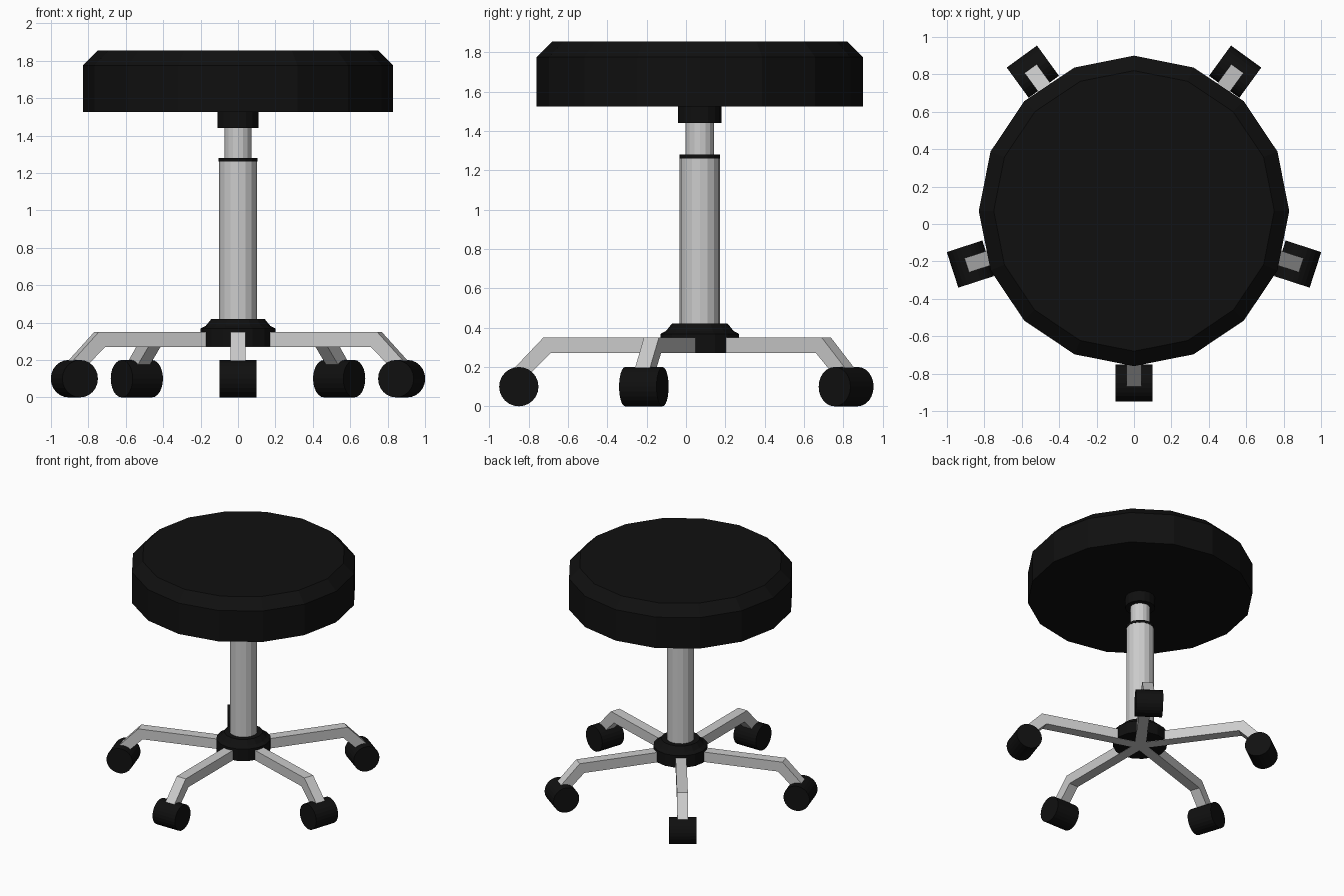
import bpy
import math
from mathutils import Matrix, Vector

if "Cube" in bpy.data.objects:
    bpy.data.objects.remove(bpy.data.objects["Cube"])

CY = 0.07  # the stool's axis sits slightly behind the origin

black = bpy.data.materials.new("black")
black.diffuse_color = (0.005, 0.005, 0.005, 1)
black.use_nodes = True
black.node_tree.nodes["Principled BSDF"].inputs["Base Color"].default_value = black.diffuse_color


def make(name, verts, faces, mat=None):
    me = bpy.data.meshes.new(name)
    me.from_pydata(verts, [], faces)
    ob = bpy.data.objects.new(name, me)
    bpy.context.collection.objects.link(ob)
    if mat:
        me.materials.append(mat)
    return ob


def lathe(name, profile, sides, mat=None, matrix=None):
    """Closed solid from (radius, z) points, bottom to top."""
    m = matrix or Matrix.Translation((0, CY, 0))
    verts = [m @ Vector((r * math.cos(2 * math.pi * i / sides),
                         r * math.sin(2 * math.pi * i / sides), z))
             for r, z in profile for i in range(sides)]
    faces = [(k * sides + i, k * sides + (i + 1) % sides,
              (k + 1) * sides + (i + 1) % sides, (k + 1) * sides + i)
             for k in range(len(profile) - 1) for i in range(sides)]
    faces.append(tuple(reversed(range(sides))))
    faces.append(tuple(range((len(profile) - 1) * sides, len(profile) * sides)))
    return make(name, verts, faces, mat)


# Seat and its mount
lathe("seat", [(0.83, 1.525), (0.83, 1.775), (0.75, 1.855)], 16, black)
lathe("seat_mount", [(0.11, 1.44), (0.11, 1.53)], 16, black)

# Gas lift column
lathe("piston", [(0.073, 1.27), (0.073, 1.45)], 16)
lathe("column_ring", [(0.104, 1.26), (0.104, 1.28)], 16, black)
lathe("column", [(0.102, 0.40), (0.102, 1.262)], 16)

# Base hub with stepped cover
lathe("base_hub", [(0.2, 0.272), (0.2, 0.368), (0.172, 0.383), (0.142, 0.42)], 16, black)

# Five bent legs, each ending in a caster
section = [(0, 0.27), (0.76, 0.27), (0.88, 0.15), (0.985, 0.15),
           (0.795, 0.35), (0, 0.35)]
n = len(section)
for k in range(5):
    turn = (Matrix.Translation((0, CY, 0))
            @ Matrix.Rotation(math.radians(-90 + 72 * k), 4, 'Z'))
    verts = [turn @ Vector((r, s, z)) for s in (-0.04, 0.04) for r, z in section]
    faces = [(i, (i + 1) % n, (i + 1) % n + n, i + n) for i in range(n)]
    faces = [tuple(reversed(f)) for f in faces]
    faces += [tuple(range(n)), tuple(reversed(range(n, 2 * n)))]
    leg = make(f"leg_{k + 1}", verts, faces)
    leg.data.flip_normals() if leg.data.polygons[n].normal.dot(
        turn.to_3x3() @ Vector((0, -1, 0))) < 0 else None
    wheel = turn @ Matrix.Translation((0.92, 0, 0.1)) @ Matrix.Rotation(math.pi / 2, 4, 'X')
    lathe(f"caster_{k + 1}", [(0.1, -0.1), (0.1, 0.1)], 24, black, wheel)
